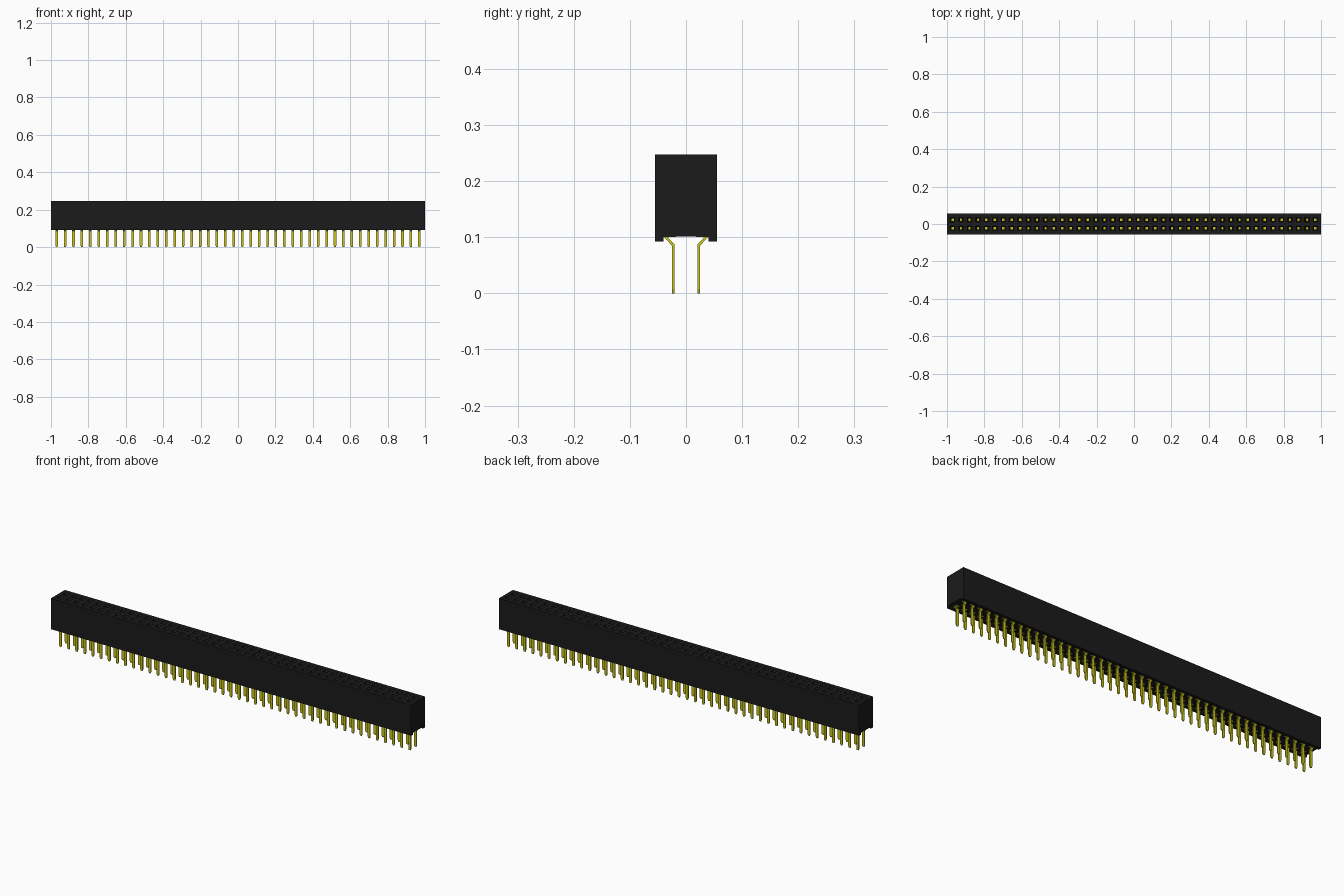
import bpy
import bmesh

cube = bpy.data.objects.get("Cube")
if cube:
    bpy.data.objects.remove(cube, do_unlink=True)

COLUMNS = 44
PITCH = 0.0451
ROW = PITCH / 2
FIRST = -PITCH * (COLUMNS - 1) / 2
HALF_X, HALF_Y = 1.0, 0.055
BOTTOM, TOP, CHANNEL = 0.092, 0.247, 0.101


def material(name, rgb, roughness):
    m = bpy.data.materials.new(name)
    m.use_nodes = True
    m.diffuse_color = (*rgb, 1)
    bsdf = next(n for n in m.node_tree.nodes if n.type == 'BSDF_PRINCIPLED')
    bsdf.inputs["Base Color"].default_value = (*rgb, 1)
    bsdf.inputs["Roughness"].default_value = roughness
    return m


black = material("black plastic", (0.011, 0.011, 0.011), 0.6)
gold = material("gold metal", (0.58, 0.55, 0.012), 0.5)


def finish(bm, name, mats):
    bmesh.ops.recalc_face_normals(bm, faces=bm.faces)
    mesh = bpy.data.meshes.new(name)
    bm.to_mesh(mesh)
    bm.free()
    for m in mats:
        mesh.materials.append(m)
    obj = bpy.data.objects.new(name, mesh)
    bpy.context.collection.objects.link(obj)
    return obj


def repeat(obj):
    """Repeat a part along x and mirror it across y."""
    array = obj.modifiers.new("columns", 'ARRAY')
    array.use_relative_offset = False
    array.use_constant_offset = True
    array.constant_offset_displace = (PITCH, 0, 0)
    array.count = COLUMNS
    mirror = obj.modifiers.new("rows", 'MIRROR')
    mirror.use_axis = (False, True, False)


# Housing: extruded section with an open channel along the underside
bm = bmesh.new()
section = [(-HALF_Y, TOP), (-HALF_Y, BOTTOM), (-0.04, BOTTOM), (-0.04, CHANNEL),
           (0.04, CHANNEL), (0.04, BOTTOM), (HALF_Y, BOTTOM), (HALF_Y, TOP)]
ends = [[bm.verts.new((x, y, z)) for y, z in section] for x in (-HALF_X, HALF_X)]
for ring in ends:
    bm.faces.new(ring)
for i in range(len(section) - 1):
    bm.faces.new((ends[0][i], ends[0][i + 1], ends[1][i + 1], ends[1][i]))
finish(bm, "housing", [black])

# Socket face: grid of cells, each sunk into a funnel with a contact at its floor
bm = bmesh.new()
xs = [-HALF_X] + [FIRST + PITCH * (i - 0.5) for i in range(COLUMNS + 1)] + [HALF_X]
ys = [-HALF_Y, -PITCH, 0, PITCH, HALF_Y]
grid = [[bm.verts.new((x, y, TOP)) for y in ys] for x in xs]
cells = []
for i in range(len(xs) - 1):
    for j in range(len(ys) - 1):
        f = bm.faces.new((grid[i][j], grid[i + 1][j], grid[i + 1][j + 1], grid[i][j + 1]))
        if 0 < i < len(xs) - 2 and 0 < j < len(ys) - 2:
            cells.append(f)
bm.normal_update()


def sink(inset, depth):
    """Shrink every cell by an inset and lower it."""
    bmesh.ops.inset_individual(bm, faces=cells, thickness=inset, use_even_offset=True)
    bmesh.ops.translate(bm, verts=list({v for f in cells for v in f.verts}),
                        vec=(0, 0, -depth))
    bm.normal_update()


sink(0.0095, 0)          # square mouth
sink(0.0065, 0.012)      # sloped lead-in
sink(0.0003, 0.045)      # nearly straight shaft
for f in cells:
    f.material_index = 1
finish(bm, "socket_face", [black, gold])

# Pins: one bent pin with a tapered tip
T = 0.0025
W = 0.0068
stations = [  # outer y, outer z, inner y, inner z, half width
    (0.0410, CHANNEL + 0.001, 0.0345, CHANNEL + 0.001, W),
    (ROW + T, 0.085, ROW - T, 0.087, W),
    (ROW + T, 0.008, ROW - T, 0.008, W),
    (ROW + T * 0.8, 0.0, ROW - T * 0.8, 0.0, W * 0.6),
]
bm = bmesh.new()
rings = []
for yo, zo, yi, zi, w in stations:
    corners = ((-w, yo, zo), (w, yo, zo), (w, yi, zi), (-w, yi, zi))
    rings.append([bm.verts.new((FIRST + x, y, z)) for x, y, z in corners])
for a, b in zip(rings, rings[1:]):
    for k in range(4):
        n = (k + 1) % 4
        bm.faces.new((a[k], a[n], b[n], b[k]))
bm.faces.new(rings[0])
bm.faces.new(rings[-1])
repeat(finish(bm, "pins", [gold]))

# Contact feet: thin gold plates on the channel ceiling above each pin
bm = bmesh.new()
bmesh.ops.create_cube(bm, size=1)
bmesh.ops.scale(bm, verts=bm.verts, vec=(0.02, 0.022, 0.001))
bmesh.ops.translate(bm, verts=bm.verts, vec=(FIRST, 0.0285, CHANNEL))
repeat(finish(bm, "contact_feet", [gold]))
